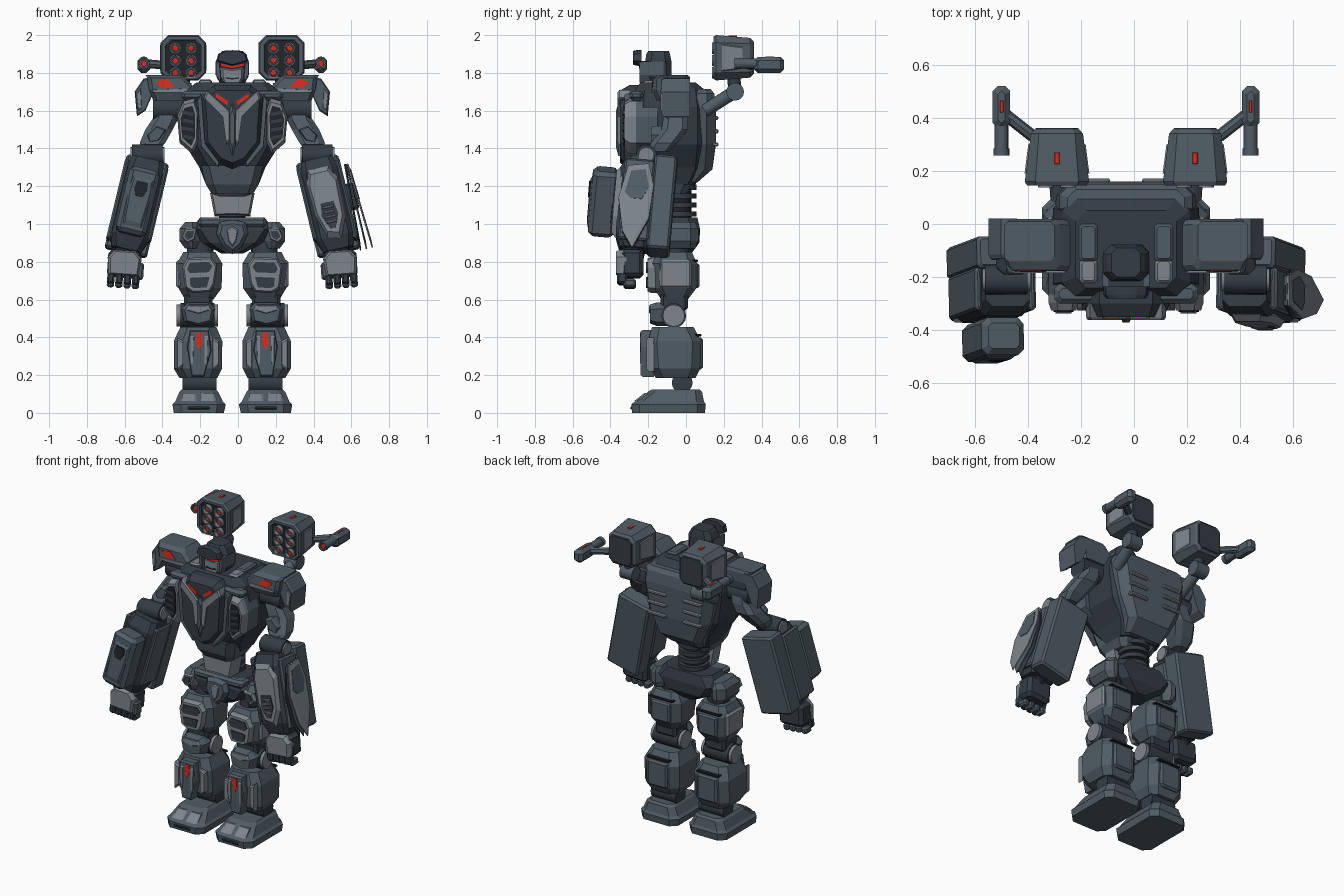
import bpy, bmesh, math
from mathutils import Matrix, Vector

AXIS = -0.03                      # x of the body's mirror plane
I = Matrix.Identity(4)
BOTH, ONE, MIRR = (1, -1), (1,), (-1,)
smooth_parts = []


def T(x, y, z):
    return Matrix.Translation((x, y, z))


def R(deg, axis):
    return Matrix.Rotation(math.radians(deg), 4, axis)


def material(name, rgb):
    m = bpy.data.materials.new(name)
    m.diffuse_color = (*rgb, 1)
    return m


SLATE = material("slate", (0.080, 0.108, 0.132))
DARK = material("dark_slate", (0.034, 0.046, 0.058))
BLACK = material("near_black", (0.014, 0.018, 0.022))
LIGHT = material("light_grey", (0.205, 0.235, 0.265))
RED = material("red", (0.72, 0.025, 0.012))


def skin(name, rings, mat, sides=BOTH, M=I):
    """Skin a stack of point rings, cap the ends, and place on each side."""
    made = []
    for s in sides:
        bm = bmesh.new()
        flip = T(AXIS, 0, 0) @ Matrix.Diagonal((s, 1, 1, 1)) @ M
        rows = [[bm.verts.new(flip @ Vector(p)) for p in r] for r in rings]
        n = len(rows[0])
        for a, b in zip(rows, rows[1:]):
            for i in range(n):
                j = (i + 1) % n
                bm.faces.new((a[i], a[j], b[j], b[i]))
        bm.faces.new(rows[0])
        bm.faces.new(rows[-1])
        bmesh.ops.recalc_face_normals(bm, faces=bm.faces)
        me = bpy.data.meshes.new(name)
        bm.to_mesh(me)
        bm.free()
        me.materials.append(mat)
        tag = "" if sides == ONE else ("_right" if s > 0 else "_left")
        ob = bpy.data.objects.new(name + tag, me)
        bpy.context.collection.objects.link(ob)
        made.append(ob)
    return made


def loft(name, secs, mat, sides=BOTH, M=I):
    """Chamfered rectangles (z, x0, x1, y0, y1, chamfer) joined upward."""
    rings = []
    for z, x0, x1, y0, y1, c in secs:
        rings.append([(x0 + c, y0, z), (x1 - c, y0, z), (x1, y0 + c, z), (x1, y1 - c, z),
                      (x1 - c, y1, z), (x0 + c, y1, z), (x0, y1 - c, z), (x0, y0 + c, z)])
    return skin(name, rings, mat, sides, M)


def block(name, x0, x1, y0, y1, z0, z1, c, mat, sides=BOTH, M=I):
    loft(name, [(z0, x0 + c, x1 - c, y0 + c, y1 - c, c * .6), (z0 + c, x0, x1, y0, y1, c),
                (z1 - c, x0, x1, y0, y1, c), (z1, x0 + c, x1 - c, y0 + c, y1 - c, c * .6)], mat, sides, M)


def prism(name, pts, y0, y1, mat, sides=BOTH, M=I, bevel=0, k=0.85):
    """Front (x, z) outline extruded in depth, front edge optionally bevelled."""
    cx = sum(p[0] for p in pts) / len(pts)
    cz = sum(p[1] for p in pts) / len(pts)
    rings = [[(x, y1, z) for x, z in pts], [(x, y0 + bevel, z) for x, z in pts]]
    if bevel:
        rings.append([(cx + (x - cx) * k, y0, cz + (z - cz) * k) for x, z in pts])
    skin(name, rings, mat, sides, M)


def mirrored(pts):
    return pts + [(-x, z) for x, z in reversed(pts) if x]


def rod(name, a, b, r, mat, sides=BOTH, M=I, r2=None, n=16, hole=0):
    """Round bar from a to b; hole makes its far end an open cup."""
    a, b = Vector(a), Vector(b)
    q = (b - a).to_track_quat('Z', 'Y')
    steps = [(a, r), (b, r if r2 is None else r2)]
    if hole:
        steps += [(b, hole), (a.lerp(b, .1), hole)]
    rings = [[p + q @ Vector((rr * math.cos(t * math.tau / n), rr * math.sin(t * math.tau / n), 0))
              for t in range(n)] for p, rr in steps]
    smooth_parts.extend(skin(name, rings, mat, sides, M))


# Feet and ankles
loft("foot", [(0, .045, .31, -.285, .1, .04), (.045, .035, .317, -.29, .105, .045), (.06, .05, .302, -.27, .095, .04),
              (.112, .075, .28, -.2, .085, .035), (.125, .09, .265, -.18, .07, .03)], SLATE)
for x in (.085, .185):
    loft("toe_plate", [(.062, x, x + .085, -.275, -.2, .012), (.106, x + .008, x + .077, -.219, -.15, .01)], LIGHT)
block("toe_slot", .12, .235, -.294, -.25, .018, .034, .004, DARK)
rod("ankle", (.085, -.02, .16), (.265, -.02, .16), .055, DARK)

# Shins
loft("shin", [(.185, .08, .28, -.16, .05, .04), (.235, .055, .31, -.19, .075, .045), (.38, .053, .31, -.2, .08, .045),
              (.455, .085, .275, -.18, .04, .04)], SLATE)
prism("shin_spine", [(.125, .44), (.225, .44), (.24, .35), (.215, .19), (.15, .19), (.11, .33)], -.24, -.17, SLATE, bevel=.012, k=.92)
for a, b in ((.072, .105), (.26, .293)):
    prism("shin_strip", [(a, .25), (b, .22), (b, .4), (a, .38)], -.208, -.17, LIGHT, bevel=.008)
for a, b in ((.128, .148), (.203, .223)):
    prism("shin_spine_edge", [(a, .41), (b, .41), (b, .25), (a + .005, .25)], -.244, -.21, LIGHT, bevel=.006)
prism("shin_arrow", [(.159, .425), (.19, .425), (.19, .375), (.198, .375), (.177, .335), (.156, .375), (.16, .375)], -.243, -.236, RED)
block("calf_panel", .11, .255, .05, .09, .23, .4, .012, SLATE)
block("calf_slot", .1, .265, .04, .083, .405, .418, .004, BLACK)

# Knees
rod("knee_joint", (.095, -.065, .515), (.275, -.065, .515), .066, DARK)
for a, b in ((.075, .1), (.27, .295)):
    rod("knee_disc", (a, -.065, .515), (b, -.065, .515), .058, LIGHT)
block("knee_link", .105, .255, -.135, .01, .54, .64, .015, DARK)
prism("knee_cap", [(.09, .55), (.12, .585), (.235, .585), (.27, .55), (.255, .48), (.18, .46), (.105, .48)],
      -.19, -.06, SLATE, bevel=.035, k=.8)
prism("knee_lip", [(.115, .545), (.18, .525), (.245, .545), (.235, .57), (.125, .57)], -.195, -.16, LIGHT, bevel=.006)

# Thighs
loft("thigh", [(.6, .1, .25, -.13, .01, .03), (.66, .057, .285, -.17, .055, .045), (.79, .053, .292, -.185, .06, .045),
               (.852, .09, .26, -.15, .03, .03)], SLATE)
prism("thigh_plate", [(.08, .78), (.11, .825), (.24, .82), (.265, .77), (.25, .66), (.21, .635), (.12, .64), (.095, .68)],
      -.205, -.13, LIGHT, bevel=.02, k=.9)
prism("thigh_vent", [(.105, .775), (.125, .8), (.225, .795), (.24, .76), (.225, .74), (.125, .745)], -.211, -.2, DARK)
prism("thigh_vent_low", [(.12, .72), (.225, .715), (.222, .67), (.2, .66), (.135, .665)], -.211, -.2, DARK)
block("thigh_side_plate", .265, .297, -.14, .03, .66, .81, .012, LIGHT)
block("thigh_back_panel", .105, .24, .04, .072, .66, .79, .01, SLATE)
block("thigh_back_slot", .085, .26, .03, .064, .8, .812, .004, BLACK)
rod("hip_joint", (.17, -.06, .82), (.17, -.05, .93), .07, DARK)

# Pelvis
loft("pelvis", [(.845, -.06, .06, -.13, .03, .03), (.9, -.16, .16, -.16, .07, .04), (.97, -.22, .22, -.165, .075, .05),
                (1.035, -.17, .17, -.14, .06, .05)], DARK, ONE)
block("belt", -.18, .18, -.175, -.08, .985, 1.035, .015, SLATE, ONE)
loft("hip_guard", [(.87, .18, .25, -.14, .05, .03), (.91, .17, .28, -.16, .065, .04), (.975, .17, .28, -.16, .065, .04),
                   (1.01, .18, .25, -.13, .05, .03)], SLATE)
prism("hip_guard_frame", [(.185, .98), (.25, .975), (.27, .93), (.24, .9), (.2, .92)], -.17, -.14, LIGHT, bevel=.008)
prism("hip_guard_slot", [(.2, .965), (.242, .962), (.255, .933), (.235, .915), (.21, .93)], -.175, -.16, DARK)
prism("buckle", mirrored([(0, 1.02), (.07, 1.01), (.085, .95), (.05, .88), (0, .84)]), -.2, -.12, SLATE, ONE, bevel=.025, k=.75)
prism("buckle_gem", mirrored([(0, .99), (.03, .97), (.02, .91), (0, .88)]), -.207, -.18, LIGHT, ONE, bevel=.006)

# Waist and abdomen
for i in range(4):
    z = 1.04 + i * .047
    rod("waist_ring", (0, -.04, z), (0, -.04, z + .027), .095, DARK, ONE)
rod("waist_core", (0, -.04, 1.0), (0, -.04, 1.26), .07, BLACK, ONE)
prism("waist_plate", mirrored([(0, 1.05), (.095, 1.045), (.118, 1.165), (.07, 1.15), (0, 1.15)]), -.18, -.08, LIGHT, ONE, bevel=.02, k=.9)
loft("abdomen", [(1.16, -.11, .11, -.2, 0, .03), (1.21, -.14, .14, -.235, .03, .04), (1.31, -.165, .165, -.26, .05, .04)], SLATE, ONE)

# Torso shell and back
loft("torso", [(1.21, -.14, .14, -.17, .05, .04), (1.3, -.175, .175, -.24, .1, .05), (1.42, -.25, .25, -.28, .12, .06),
               (1.62, -.275, .275, -.285, .12, .06), (1.71, -.24, .24, -.27, .1, .05), (1.75, -.19, .19, -.24, .05, .04)], DARK, ONE)
loft("back_shell", [(1.22, -.13, .13, -.02, .06, .02), (1.29, -.16, .16, -.02, .14, .04), (1.42, -.225, .225, 0, .158, .05),
                    (1.62, -.265, .265, 0, .16, .05), (1.69, -.25, .25, .02, .15, .04), (1.715, -.22, .22, .03, .13, .03)], SLATE, ONE)
for z in (1.41, 1.48, 1.55):
    block("back_vent", .06, .195, .14, .172, z, z + .022, .006, LIGHT)

# Chest armour
block("collar", -.27, .27, -.3, -.225, 1.655, 1.705, .018, SLATE, ONE)
prism("chest_wedge", mirrored([(0, 1.735), (.1, 1.735), (.165, 1.67), (.15, 1.42), (.07, 1.32), (0, 1.29)]),
      -.35, -.2, DARK, ONE, bevel=.05, k=.86)
prism("chest_edge", [(.165, 1.69), (.185, 1.66), (.165, 1.41), (.075, 1.3), (.07, 1.325), (.145, 1.425)], -.325, -.22, SLATE, bevel=.01, k=.97)
prism("chest_v", [(.135, 1.71), (.15, 1.67), (.05, 1.57), (.03, 1.42), (.012, 1.44), (.015, 1.6)], -.362, -.3, LIGHT, bevel=.01, k=.92)
prism("chest_keel", mirrored([(0, 1.64), (.016, 1.6), (.018, 1.42), (0, 1.36)]), -.37, -.3, SLATE, ONE, bevel=.012, k=.7)
prism("chest_red_vent", [(.086, 1.692), (.088, 1.672), (.026, 1.628), (.022, 1.65)], -.355, -.346, RED)
side = [(.18, 1.6), (.2, 1.665), (.26, 1.65), (.292, 1.57), (.28, 1.43), (.21, 1.37), (.182, 1.43)]
prism("chest_side_frame", side, -.325, -.265, LIGHT, bevel=.03, k=.85)
prism("chest_side_mount", side, -.267, -.15, SLATE)
prism("chest_side_inset", [(.235 + (x - .235) * .68, 1.525 + (z - 1.525) * .72) for x, z in side], -.331, -.3, BLACK)
for i in range(4):
    z = 1.445 + i * .042
    prism("chest_slat", [(.205, z), (.265, z + .012), (.265, z + .03), (.205, z + .018)], -.337, -.31, DARK)

# Neck and head
block("collar_brace", .107, .177, -.14, .0, 1.69, 1.765, .01, SLATE)
block("collar_brace_tip", .107, .177, -.225, -.13, 1.69, 1.76, .012, LIGHT)
rod("neck", (0, -.14, 1.7), (0, -.14, 1.78), .05, BLACK, ONE)
loft("helmet", [(1.735, -.06, .06, -.2, -.09, .02), (1.78, -.085, .085, -.215, -.078, .025), (1.865, -.086, .086, -.215, -.078, .03),
                (1.9, -.07, .07, -.21, -.085, .03), (1.915, -.055, .055, -.2, -.09, .02)], DARK, ONE)
prism("face", mirrored([(0, 1.725), (.04, 1.735), (.06, 1.775), (.062, 1.83), (0, 1.82)]), -.24, -.18, LIGHT, ONE, bevel=.02, k=.8)
prism("mouth_slot", mirrored([(0, 1.765), (.035, 1.77), (.035, 1.777), (0, 1.772)]), -.245, -.235, BLACK, ONE)
prism("cheek_guard", [(.06, 1.74), (.088, 1.79), (.088, 1.86), (.068, 1.86), (.062, 1.79)], -.245, -.12, SLATE, bevel=.01)
prism("visor", mirrored([(0, 1.822), (.062, 1.836), (.064, 1.852), (0, 1.84)]), -.25, -.241, RED, ONE)
prism("visor_hood", mirrored([(0, 1.836), (.068, 1.85), (.068, 1.862), (0, 1.862)]), -.256, -.2, DARK, ONE)
prism("brow", mirrored([(0, 1.838), (.085, 1.862), (.075, 1.9), (.04, 1.918), (0, 1.92)]), -.28, -.235, DARK, ONE, bevel=.015, k=.88)

# Shoulders
rod("shoulder_joint", (.22, -.06, 1.61), (.42, -.06, 1.61), .065, DARK)
loft("shoulder_pad", [(1.655, .2, .42, -.155, .0, .02), (1.71, .19, .44, -.178, .015, .02), (1.772, .25, .45, -.174, .018, .02),
                      (1.79, .27, .46, -.14, .01, .015)], SLATE)
prism("shoulder_wing", [(.41, 1.78), (.47, 1.77), (.517, 1.7), (.505, 1.57), (.46, 1.6), (.42, 1.69)], -.13, .02, SLATE, bevel=.015, k=.9)
prism("shoulder_wing_edge", [(.485, 1.72), (.508, 1.69), (.497, 1.6), (.48, 1.61)], -.136, -.1, LIGHT, bevel=.005)
prism("shoulder_lip", [(.185, 1.695), (.42, 1.695), (.43, 1.71), (.185, 1.72)], -.184, -.15, LIGHT, bevel=.006, k=.95)
SLOPE = T(.355, -.176, 1.743) @ R(-3.7, 'X')
prism("shoulder_red_panel", [(-.053, -.02), (.022, -.02), (.053, .012), (-.01, .024)], -.004, .004, RED, M=SLOPE)

# Upper arms and elbows
loft("upper_arm", [(1.385, .39, .48, -.2, -.09, .02), (1.43, .355, .49, -.185, -.045, .03), (1.5, .315, .46, -.13, .01, .03),
                   (1.56, .285, .42, -.12, .012, .03), (1.62, .29, .4, -.1, 0, .02)], SLATE)
prism("arm_chip", [(.35, 1.5), (.4, 1.52), (.45, 1.47), (.44, 1.43), (.39, 1.44)], -.185, -.1, SLATE, bevel=.02)
rod("elbow", (.37, -.21, 1.365), (.53, -.21, 1.365), .055, DARK)
rod("elbow_disc", (.36, -.21, 1.365), (.54, -.21, 1.365), .042, LIGHT)

# Forearms, in a frame tilted outward and forward
ARM = T(.5, -.21, 1.12) @ R(-13.5, 'Y') @ R(-5, 'X')
loft("forearm", [(-.27, -.08, .08, -.12, .03, .025), (-.2, -.105, .105, -.145, .035, .03), (.16, -.1, .1, -.15, .035, .03),
                 (.225, -.085, .085, -.12, .03, .025)], DARK, M=ARM)
block("forearm_back_box", -.115, .115, .025, .145, -.275, .235, .012, SLATE, M=ARM)
block("forearm_rail", -.118, -.09, -.13, .03, -.2, .2, .01, SLATE, M=ARM)
block("forearm_outer_rail", .09, .118, -.13, .03, -.24, .2, .01, SLATE, M=ARM)
rod("wrist", (0, -.045, -.31), (0, -.045, -.24), .06, BLACK, M=ARM)

# Right forearm cover and layered blades
cover = [(-.06, .17), (.05, .17), (.085, .1), (.075, -.12), (.03, -.22), (-.04, -.2), (-.075, -.08), (-.08, .1)]
prism("forearm_cover", cover, -.17, -.1, LIGHT, ONE, ARM, bevel=.025, k=.85)
prism("cover_inset", [(-.035, -.02), (.035, -.02), (.045, -.09), (.015, -.16), (-.015, -.16), (-.045, -.09)], -.176, -.16, DARK, ONE, ARM)
for i in range(4):
    block("cover_slat", -.03, .03, -.181, -.17, -.13 + i * .026, -.118 + i * .026, .003, LIGHT, ONE, ARM)
blade = [(-.06, .18), (.05, .2), (.085, .08), (.075, -.1), (.0, -.27), (-.06, -.18), (-.095, .0)]
for i in range(3):
    BL = ARM @ T(.165 - .018 * i, -.05, -.03) @ R(-3 + 3 * i, 'Y') @ R(90, 'Z')
    prism("arm_blade", blade, -.005, .005, (LIGHT, SLATE, DARK)[i], ONE, BL, bevel=.003)
    if i == 0:
        prism("blade_inset", [(-.04, .15), (.035, .165), (.06, .07), (.03, .0), (-.03, .0), (-.065, .03)], -.008, 0, SLATE, ONE, BL)
block("blade_mount", .1, .16, -.08, 0, -.08, .06, .01, DARK, ONE, ARM)

# Left forearm launcher box
BOX = ARM @ T(0, .005, -.03)
block("arm_launcher", -.082, .082, -.3, -.16, -.17, .185, .022, SLATE, MIRR, BOX)
block("launcher_mount", -.05, .05, -.17, -.13, -.12, .13, .01, BLACK, MIRR, BOX)
prism("launcher_cover", [(-.055, .13), (.055, .13), (.062, .06), (.05, -.13), (-.05, -.13), (-.062, .06)],
      -.309, -.28, SLATE, MIRR, BOX, bevel=.008)
prism("launcher_inset", [(-.03, .11), (.03, .11), (.035, .07), (.02, .03), (-.02, .03), (-.035, .07)], -.315, -.3, BLACK, MIRR, BOX)

# Hands
HAND = T(.572, -.245, .79) @ R(-4, 'Y')
block("palm", -.088, .088, -.1, .02, -.075, .07, .02, DARK, M=HAND)
prism("hand_plate", [(-.055, .07), (.055, .07), (.09, .03), (.082, -.065), (-.082, -.065), (-.09, .03)], -.125, -.07, LIGHT, M=HAND, bevel=.02, k=.85)
for i in range(4):
    x = -.086 + i * .044
    block("finger", x, x + .039, -.12, -.065, -.11, -.05, .01, DARK, M=HAND)
    block("fingertip", x, x + .039, -.085, -.02, -.13, -.085, .01, SLATE, M=HAND)
block("thumb", -.105, -.07, -.11, -.04, -.08, .01, .01, SLATE, M=HAND)

# Shoulder launcher pods with recessed tubes
rod("pod_strut", (.25, .1, 1.6), (.26, .25, 1.695), .035, SLATE)
rod("pod_pivot", (.215, .26, 1.7), (.305, .26, 1.7), .047, SLATE)
rod("pod_post", (.26, .26, 1.7), (.26, .25, 1.8), .035, DARK)
POD = T(.26, .25, 1.88) @ R(90, 'X')
loft("pod", [(-.105, -.085, .085, -.09, .09, .025), (-.09, -.098, .098, -.105, .105, .03), (.09, -.121, .121, -.12, .12, .04),
             (.105, -.113, .113, -.112, .112, .036), (.105, -.095, .095, -.1, .097, .03), (.05, -.095, .095, -.1, .097, .03)], SLATE, M=POD)
loft("pod_face", [(.048, -.093, .093, -.098, .095, .03), (.085, -.093, .093, -.098, .095, .03)], BLACK, M=POD)
loft("pod_back_plate", [(-.111, -.08, .08, -.085, .085, .02), (-.1, -.084, .084, -.089, .089, .02)], DARK, M=POD)
for s in (1, -1):
    a, b = sorted((s * .09, s * .108)), sorted((s * .09, s * .122))
    loft("pod_side_plate", [(-.05, *a, -.06, .06, .008), (.06, *b, -.075, .075, .008)], LIGHT, M=POD)
    for z in (-.079, -.014, .051):
        rod("tube_ring", (s * .042, z, .08), (s * .042, z, .112), .03, LIGHT, M=POD, hole=.023)
        rod("tube_bore", (s * .042, z, .08), (s * .042, z, .087), .023, DARK, M=POD)
        rod("missile_tip", (s * .042, z, .08), (s * .042, z, .09), .016, RED, M=POD, r2=.014)
block("pod_top_mark", .25, .27, .225, .27, 1.98, 1.998, .002, RED)

# Outrigger guns
rod("gun_strut", (.35, .33, 1.84), (.465, .42, 1.85), .023, SLATE, n=8)
block("gun_body", .436, .502, .36, .52, 1.8, 1.885, .02, SLATE)
rod("gun_barrel", (.469, .4, 1.85), (.469, .275, 1.85), .026, SLATE)
rod("gun_muzzle", (.469, .285, 1.85), (.469, .258, 1.85), .03, SLATE, hole=.021)
rod("gun_tip", (.469, .285, 1.85), (.469, .264, 1.85), .016, RED)
block("gun_mark", .462, .475, .42, .465, 1.875, 1.887, .002, RED)

# Smooth the round parts, keeping hard rims
bpy.ops.object.select_all(action='DESELECT')
for ob in smooth_parts:
    ob.select_set(True)
bpy.context.view_layer.objects.active = smooth_parts[0]
bpy.ops.object.shade_smooth_by_angle(angle=math.radians(35))
